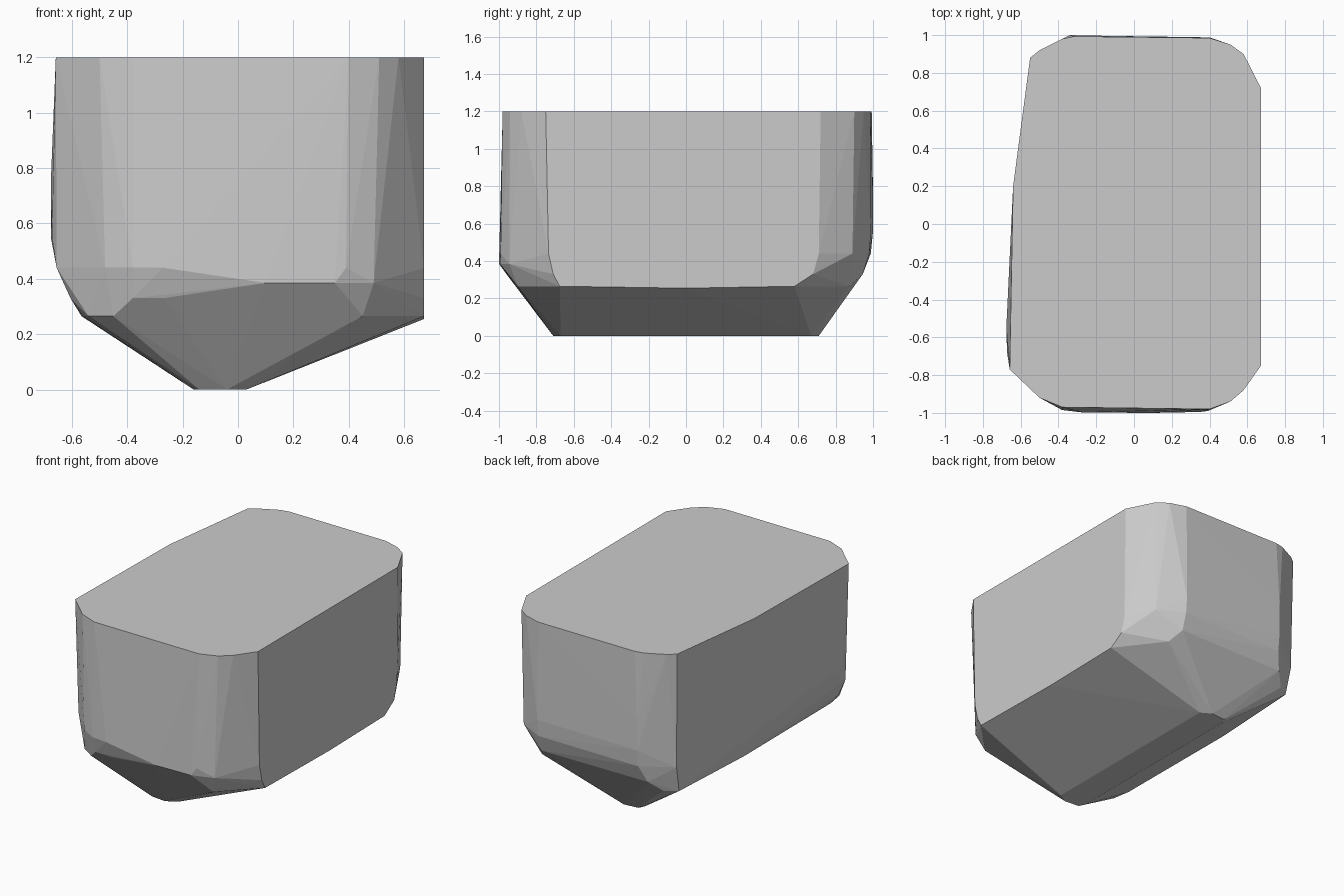
import bpy, bmesh

# Horizontal outlines of the faceted block: height -> (x, y) points
rings = {
    0.0: [(-0.16, -0.66), (-0.14, -0.70), (-0.04, -0.71), (0.03, -0.67),
          (0.03, 0.67), (-0.04, 0.71), (-0.14, 0.70), (-0.16, 0.66)],
    0.265: [(-0.56, -0.72), (-0.54, -0.84), (-0.45, -0.90), (0.45, -0.90),
            (0.672, -0.675), (0.672, 0.58), (0.45, 0.87),
            (-0.45, 0.88), (-0.53, 0.83), (-0.565, 0.2)],
    0.33: [(-0.605, -0.74), (-0.38, -0.955), (-0.27, -0.96),
           (0.672, -0.71), (0.672, 0.68), (0.40, 0.945), (-0.38, 0.945)],
    0.385: [(0.10, -1.0), (0.35, -0.995), (0.49, -0.945)],
    0.44: [(-0.655, -0.74), (-0.48, -0.93), (-0.38, -0.985), (-0.27, -0.998),
           (0.39, -0.99), (0.672, -0.735), (0.672, 0.71), (0.57, 0.89),
           (0.40, 0.98), (-0.34, 0.988), (-0.54, 0.87)],
    0.55: [(-0.676, -0.56), (-0.672, -0.68), (0.40, 0.988), (-0.34, 0.999)],
    0.75: [(-0.676, -0.55), (-0.34, 1.0)],
    1.2: [(-0.658, -0.77), (-0.50, -0.92), (-0.38, -0.97), (0.40, -0.98),
          (0.51, -0.94), (0.58, -0.88), (0.672, -0.75), (0.672, 0.72),
          (0.58, 0.90), (0.51, 0.95), (0.40, 0.985), (-0.32, 0.993),
          (-0.38, 0.98), (-0.50, 0.92), (-0.55, 0.88), (-0.64, 0.20)],
}

# Wrap the outlines in a convex skin
bm = bmesh.new()
for z, outline in rings.items():
    for x, y in outline:
        bm.verts.new((x, y, z))
# Lowest point along the right side
bm.verts.new((0.672, 0.0, 0.255))
res = bmesh.ops.convex_hull(bm, input=bm.verts[:])
loose = [v for v in bm.verts if not v.link_faces]
bmesh.ops.delete(bm, geom=loose, context='VERTS')
bmesh.ops.dissolve_limit(bm, angle_limit=0.01, verts=bm.verts[:], edges=bm.edges[:])
bmesh.ops.recalc_face_normals(bm, faces=bm.faces[:])

mesh = bpy.data.meshes.new("faceted_block")
bm.to_mesh(mesh)
bm.free()
block = bpy.data.objects.new("faceted_block", mesh)
bpy.context.collection.objects.link(block)
